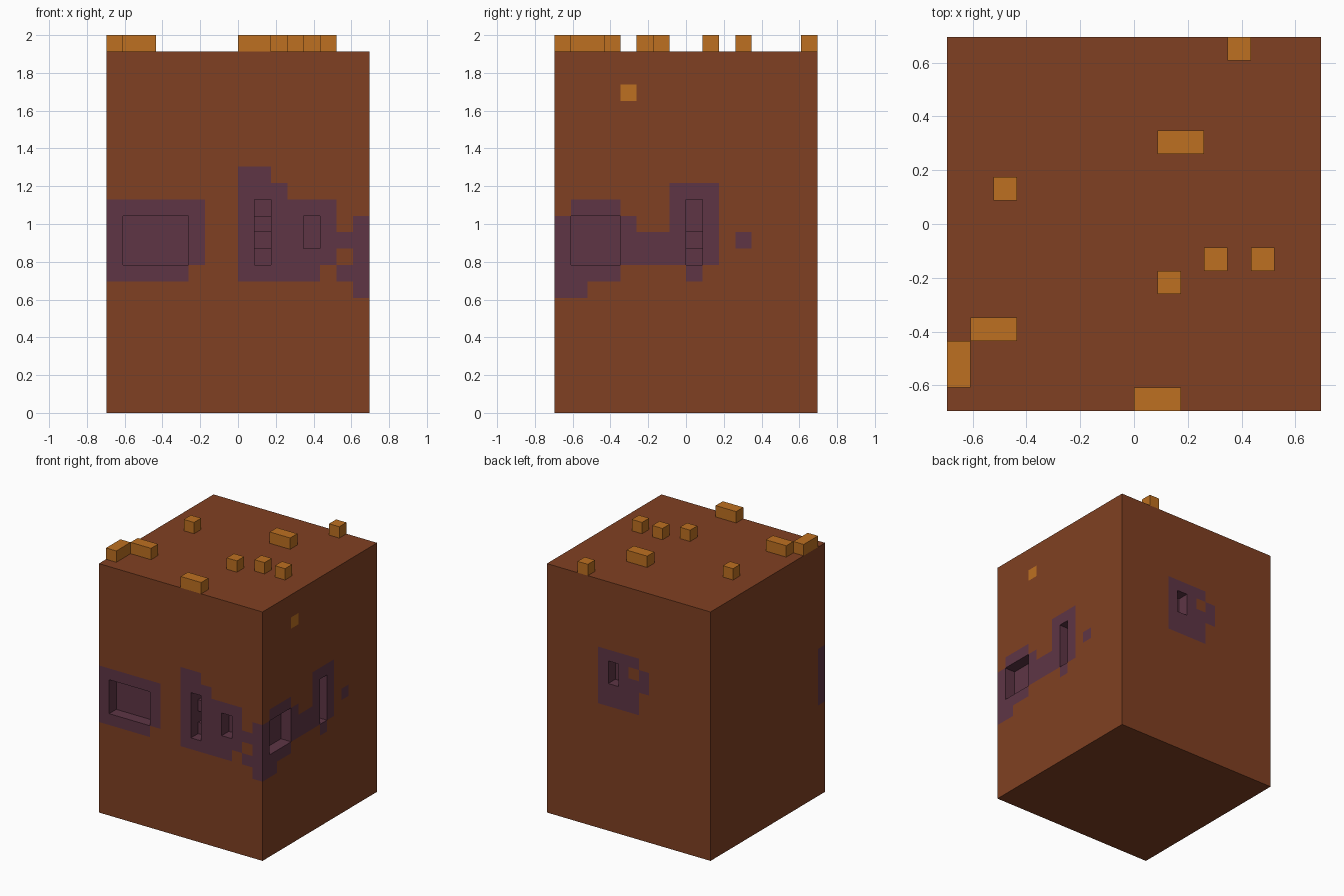
import bpy
import bmesh
from itertools import product
from mathutils import Vector

old = bpy.data.objects.get("Cube")
if old:
    bpy.data.objects.remove(old, do_unlink=True)

CELL = 2 / 23            # edge of one block cell
W, H = 16, 22            # body size in cells


def material(name, rgb):
    m = bpy.data.materials.new(name)
    m.use_nodes = True
    m.diffuse_color = (*rgb, 1)
    m.node_tree.nodes["Principled BSDF"].inputs["Base Color"].default_value = (*rgb, 1)
    return m


brown = material("brown", (0.216, 0.051, 0.016))
purple = material("purple", (0.112, 0.036, 0.060))
orange = material("orange", (0.509, 0.162, 0.015))


def place(cell):
    """Grid corner to model space."""
    x, y, z = cell
    return Vector((x - W / 2, y - W / 2, z)) * CELL


def cells(x0, x1, y0, y1, z0, z1):
    """Cells from the first up to, not including, the last on each axis."""
    return set(product(range(x0, x1), range(y0, y1), range(z0, z1)))


def front(a, b, lo, hi, depth=1):
    return cells(a, b, 0, depth, lo, hi)


def side(a, b, lo, hi, depth=1):
    return cells(W - depth, W, a, b, lo, hi)


def back(a, b, lo, hi, depth=1):
    return cells(a, b, W - depth, W, lo, hi)


# Purple patches that wrap around the walls
stain = set().union(
    front(0, 5, 8, 13), front(5, 6, 9, 13),
    front(8, 10, 8, 15), front(10, 11, 8, 14), front(11, 13, 8, 13),
    front(13, 14, 9, 13), front(14, 15, 8, 9), front(14, 15, 10, 11),
    front(15, 16, 7, 12),
    side(1, 2, 7, 13), side(2, 4, 8, 13), side(4, 5, 9, 12),
    side(5, 7, 9, 11), side(7, 10, 9, 14), side(8, 9, 8, 9),
    side(11, 12, 10, 11),
    back(7, 11, 11, 16), back(6, 7, 13, 15),
) - back(7, 8, 14, 15)

# Windows and slots sunk into the walls
recess = set().union(
    front(1, 5, 9, 12), front(12, 13, 10, 12),
    front(9, 10, 9, 13), front(9, 10, 10, 11, 2), front(9, 10, 12, 13, 2),
    side(1, 4, 9, 12), side(8, 9, 9, 13), side(8, 9, 10, 11, 2),
    back(9, 10, 13, 15),
)

# Single flush orange block on the side wall
spot = side(4, 5, 19, 20)


def build_body():
    """Outer skin of the block, coloured cell by cell."""
    solid = cells(0, W, 0, W, 0, H) - recess
    bm = bmesh.new()
    verts = {}
    for cell in solid:
        for axis, step in product(range(3), (-1, 1)):
            near = list(cell)
            near[axis] += step
            near = tuple(near)
            if near in solid:
                continue
            u, v = (axis + 1) % 3, (axis + 2) % 3
            loop = []
            for du, dv in ((0, 0), (1, 0), (1, 1), (0, 1))[::step]:
                c = list(cell)
                c[axis] += step > 0
                c[u] += du
                c[v] += dv
                c = tuple(c)
                if c not in verts:
                    verts[c] = bm.verts.new(place(c))
                loop.append(verts[c])
            face = bm.faces.new(loop)
            if near in recess or cell in stain:
                face.material_index = 1
            elif cell in spot:
                face.material_index = 2
    finish("body", bm, (brown, purple, orange))


def finish(name, bm, mats):
    mesh = bpy.data.meshes.new(name)
    bm.to_mesh(mesh)
    bm.free()
    for m in mats:
        mesh.materials.append(m)
    obj = bpy.data.objects.new(name, mesh)
    bpy.context.collection.objects.link(obj)


def stud(name, x, y, wide=1, deep=1):
    """Small orange block standing on the top."""
    bm = bmesh.new()
    bmesh.ops.create_cube(bm, size=CELL)
    bmesh.ops.scale(bm, vec=(wide, deep, 1), verts=bm.verts)
    middle = place((x + wide / 2, y + deep / 2, H + 0.5))
    bmesh.ops.translate(bm, vec=middle, verts=bm.verts)
    finish(name, bm, (orange,))


build_body()

# Studs: column, row, width, depth in cells
studs = [(12, 15), (9, 11, 2), (2, 9), (11, 6), (13, 6), (9, 5),
         (1, 3, 2), (0, 1, 1, 2), (8, 0, 2)]
for n, spec in enumerate(studs, 1):
    stud(f"top_stud_{n}", *spec)
